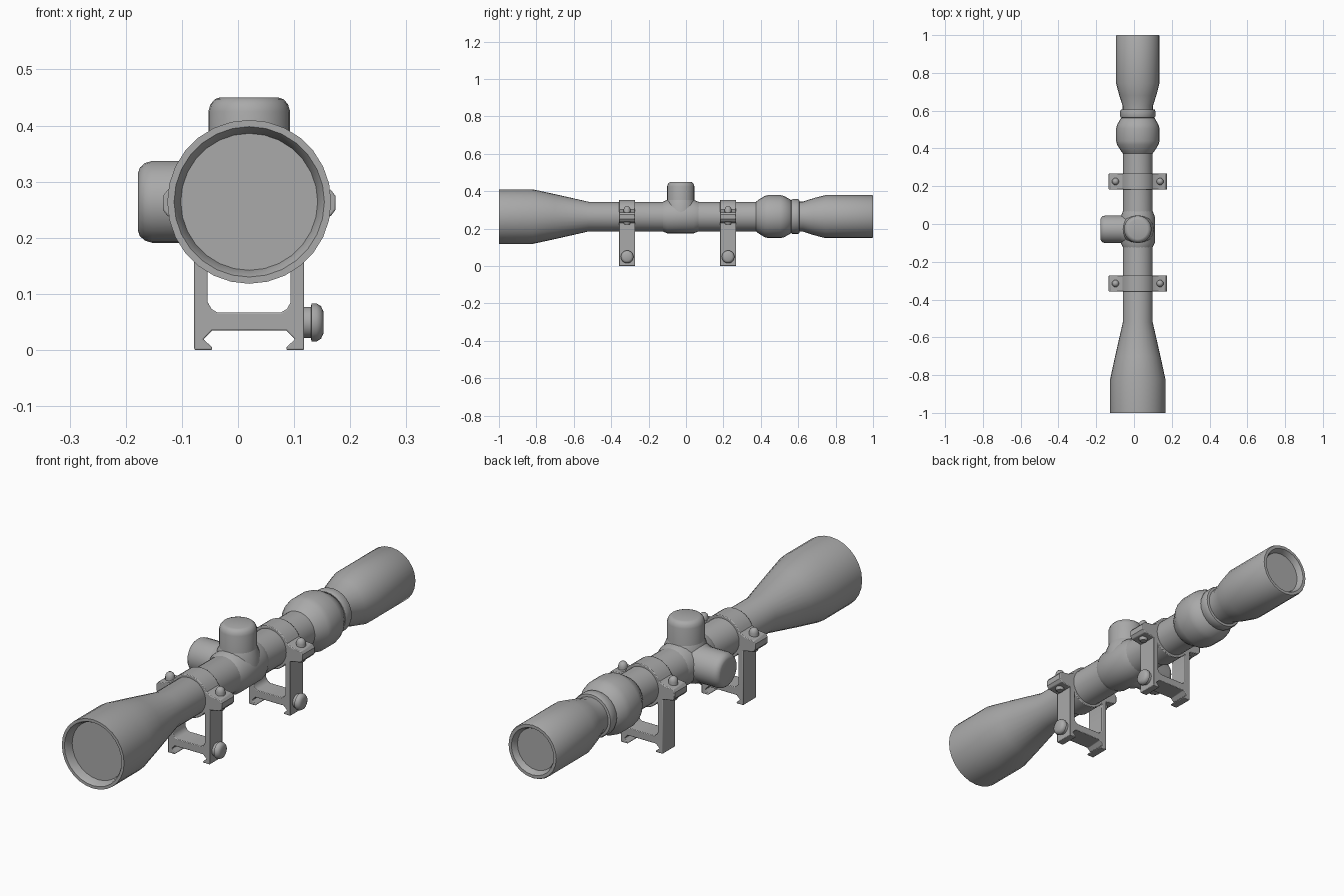
import bpy, bmesh, math
from mathutils import Matrix, Vector

if "Cube" in bpy.data.objects:
    bpy.data.objects.remove(bpy.data.objects["Cube"], do_unlink=True)

CX, CZ = 0.02, 0.264      # optical axis
TURRET_Y = -0.028

metal = bpy.data.materials.new("matte grey metal")
metal.use_nodes = True
grey = (0.4, 0.4, 0.4, 1)
metal.diffuse_color = grey
metal.node_tree.nodes["Principled BSDF"].inputs["Base Color"].default_value = grey


def finish(name, bm, angle=35, bevel=0):
    bmesh.ops.remove_doubles(bm, verts=bm.verts, dist=1e-5)
    bmesh.ops.recalc_face_normals(bm, faces=bm.faces)
    mesh = bpy.data.meshes.new(name)
    bm.to_mesh(mesh)
    bm.free()
    mesh.materials.append(metal)
    ob = bpy.data.objects.new(name, mesh)
    bpy.context.collection.objects.link(ob)
    if bevel:
        mod = ob.modifiers.new("soft edges", "BEVEL")
        mod.width = bevel
        mod.segments = 2
        mod.limit_method = "ANGLE"
        mod.angle_limit = math.radians(40)
    bpy.ops.object.select_all(action="DESELECT")
    ob.select_set(True)
    bpy.context.view_layer.objects.active = ob
    bpy.ops.object.shade_smooth_by_angle(angle=math.radians(angle))
    return ob


def lathe(name, profile, origin, axis, sides=24, angle=35):
    """Revolve (distance along axis, radius) points; radius 0 closes an end."""
    bm = bmesh.new()
    turn = Vector((0, 0, 1)).rotation_difference(Vector(axis)).to_matrix().to_4x4()
    place = Matrix.Translation(origin) @ turn
    rings = []
    for d, r in profile:
        rings.append([bm.verts.new(place @ Vector((r * math.cos(t), r * math.sin(t), d)))
                      for t in (2 * math.pi * i / sides for i in range(sides))]
                     if r else [bm.verts.new(place @ Vector((0, 0, d)))])
    for a, b in zip(rings, rings[1:]):
        for i in range(sides):
            j = (i + 1) % sides
            quad = [a[i % len(a)], a[j % len(a)], b[j % len(b)], b[i % len(b)]]
            bm.faces.new(list(dict.fromkeys(quad)))
    return finish(name, bm, angle)


def extrude(name, outline, y, depth, bevel=0):
    """Extrude an (x, z) outline along y, centred on y."""
    bm = bmesh.new()
    face = bm.faces.new([bm.verts.new((px, y - depth / 2, pz)) for px, pz in outline])
    new = bmesh.ops.extrude_face_region(bm, geom=[face])["geom"]
    bmesh.ops.translate(bm, vec=(0, depth, 0),
                        verts=[v for v in new if isinstance(v, bmesh.types.BMVert)])
    return finish(name, bm, 35, bevel)


AXIS = (CX, 0, CZ)
Y = (0, 1, 0)

# Main tube with flared front bell and recessed front lens
lathe("main_tube", [(-0.965, 0), (-0.965, 0.122), (-0.99, 0.128), (-1, 0.134),
                    (-1, 0.146), (-0.82, 0.146), (-0.7, 0.12), (-0.52, 0.079),
                    (0.4, 0.079), (0.4, 0)], AXIS, Y, 28)

# Swollen turret housing around the tube
lathe("turret_housing", [(-0.13, 0.076), (-0.1, 0.09), (0.04, 0.09), (0.075, 0.076)],
      AXIS, Y)

# Zoom bulge, adjustment ring and eyepiece with recessed rear lens
lathe("zoom_bulge", [(0.37, 0.076), (0.385, 0.088), (0.42, 0.11), (0.44, 0.115),
                     (0.505, 0.115), (0.525, 0.11), (0.56, 0.09), (0.565, 0.08)],
      AXIS, Y)
lathe("adjustment_ring", [(0.56, 0.07), (0.563, 0.09), (0.57, 0.093), (0.598, 0.093),
                          (0.605, 0.09), (0.608, 0.07)], AXIS, Y)
lathe("eyepiece", [(0.55, 0.08), (0.625, 0.08), (0.68, 0.098), (0.745, 0.115),
                   (0.995, 0.115), (1, 0.112), (1, 0.099), (0.99, 0.093),
                   (0.975, 0.088), (0.975, 0)], AXIS, Y)

# Turrets: one on top, one on the side
for label, axis, height in (("top", (0, 0, 1), 0.186), ("side", (-1, 0, 0), 0.198)):
    lathe(label + "_turret", [(0.02, 0.073), (height - 0.025, 0.073),
                              (height - 0.012, 0.069), (height - 0.003, 0.061),
                              (height, 0.052), (height, 0)],
          (CX, TURRET_Y, CZ), axis)
    lathe(label + "_turret_boss", [(0.01, 0.088), (0.06, 0.084), (0.088, 0.073)],
          (CX, TURRET_Y, CZ), axis)


def mirrored(half):
    """Half outline from the centre line outwards, completed on the other side."""
    left = [(-px, pz) for px, pz in reversed(half) if px > 1e-6]
    return [(CX + px, pz) for px, pz in half + left]


def arc(r, start, end, steps):
    return [(r * math.cos(t), CZ + r * math.sin(t)) for t in
            (math.radians(start + (end - start) * i / steps) for i in range(steps + 1))]


# Ring clamp outline: arched cap, side ears and curved underside
ring_half = arc(0.09, 90, 25, 7) + [
    (0.108, CZ + 0.026), (0.145, CZ + 0.022), (0.154, CZ + 0.01),
    (0.154, CZ - 0.014), (0.145, CZ - 0.026), (0.108, CZ - 0.032),
] + arc(0.09, -25, -90, 7)
# Rail bracket: two legs, a filleted crossbar and hooked feet
bracket_half = [(0, 0.067), (0.057, 0.067), (0.067, 0.073), (0.074, 0.085),
                (0.074, CZ - 0.06), (0.066, CZ - 0.02), (0.098, CZ - 0.02),
                (0.098, 0), (0.066, 0), (0.066, 0.005), (0.082, 0.019),
                (0.066, 0.035), (0, 0.035)]

for label, y in (("front", -0.315), ("rear", 0.225)):
    extrude(label + "_ring_clamp", mirrored(ring_half), y, 0.086, 0.003)
    extrude(label + "_rail_bracket", mirrored(bracket_half), y, 0.086, 0.004)
    # Clamp screws with domed heads
    for side, s in (("left", 1), ("right", -1)):
        lathe(f"{label}_{side}_clamp_screw",
              [(0.222, 0), (0.222, 0.014), (0.228, 0.018), (0.3, 0.019),
               (0.311, 0.016), (0.318, 0.009), (0.319, 0)],
              (CX + s * 0.118, y, 0), (0, 0, 1), 12, 50)
    # Cross bolt with a rounded knob
    lathe(label + "_cross_bolt",
          [(0.11, 0.028), (0.13, 0.028), (0.131, 0.034), (0.14, 0.034),
           (0.148, 0.029), (0.152, 0.02), (0.152, 0)],
          (0, y, 0.049), (1, 0, 0), 20, 50)
